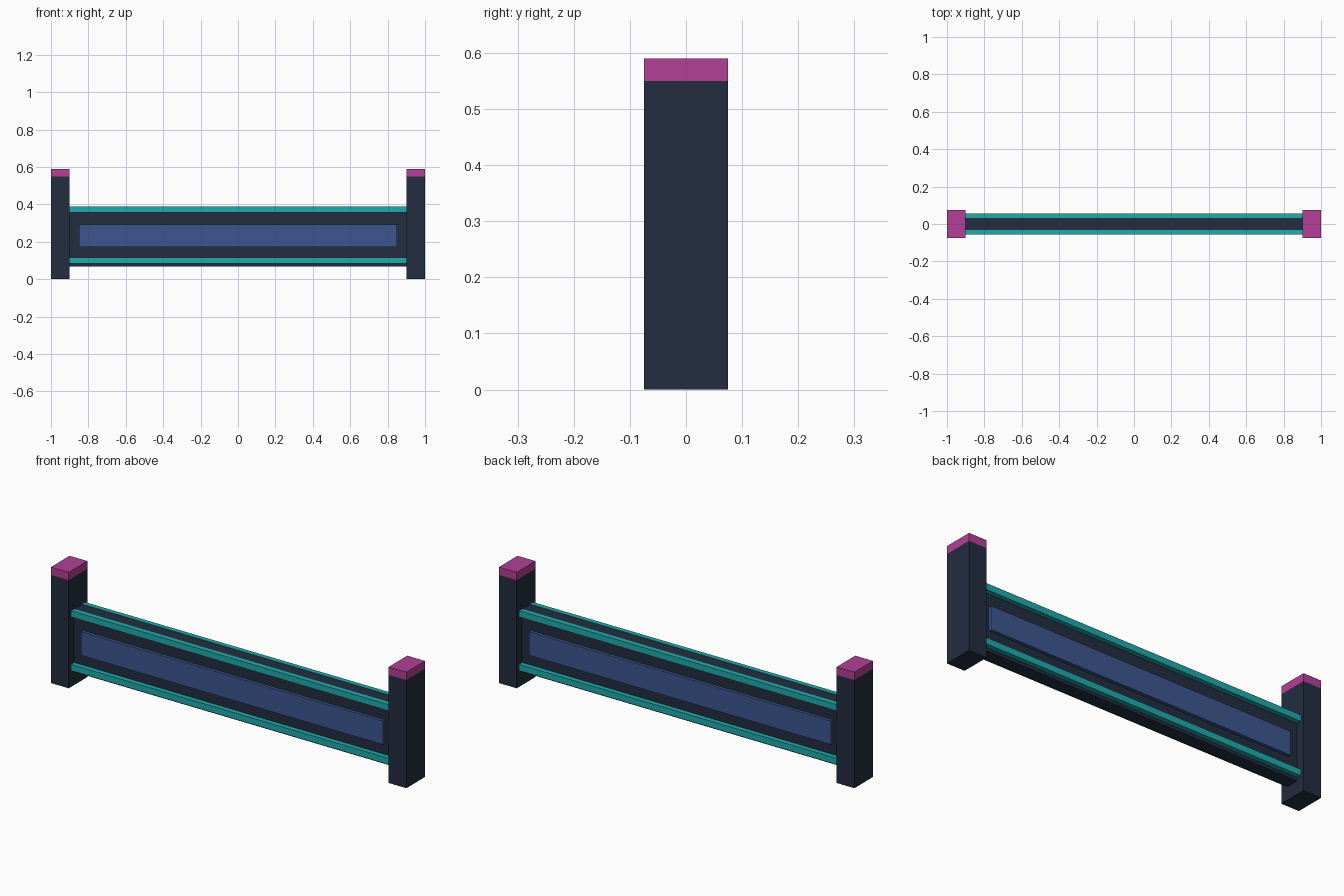
import bpy

if "Cube" in bpy.data.objects:
    bpy.data.objects.remove(bpy.data.objects["Cube"], do_unlink=True)


def material(name, rgb):
    """Flat material from 0-255 display colour, stored as linear."""
    lin = [((c / 255 + 0.055) / 1.055) ** 2.4 for c in rgb]
    mat = bpy.data.materials.new(name)
    mat.use_nodes = True
    mat.diffuse_color = (*lin, 1)
    mat.node_tree.nodes["Principled BSDF"].inputs["Base Color"].default_value = (*lin, 1)
    return mat


navy = material("dark navy", (35, 45, 65))
teal = material("teal", (32, 170, 170))
blue = material("slate blue", (60, 86, 143))
magenta = material("magenta", (178, 64, 149))


def box(name, low, high, mat):
    """Box between two opposite corners."""
    centre = [(a + b) / 2 for a, b in zip(low, high)]
    bpy.ops.mesh.primitive_cube_add(size=1, location=centre)
    obj = bpy.context.object
    obj.name = name
    obj.scale = [b - a for a, b in zip(low, high)]
    bpy.ops.object.transform_apply(location=False, rotation=False, scale=True)
    obj.data.materials.append(mat)
    return obj


POST_IN, POST_Y, POST_TOP = 0.9, 0.075, 0.55
WALL_Y, RAIL_Y, INSET_Y = 0.032, 0.057, 0.048

# Central wall between the posts
box("wall_panel", (-POST_IN, -WALL_Y, 0.067), (POST_IN, WALL_Y, 0.386), navy)

# End posts with coloured caps
for side, x0, x1 in (("left", POST_IN, 1), ("right", -1, -POST_IN)):
    box(side + "_post", (x0, -POST_Y, 0), (x1, POST_Y, POST_TOP), navy)
    box(side + "_post_cap", (x0, -POST_Y, POST_TOP), (x1, POST_Y, 0.59), magenta)

# Rails and raised plate on both faces of the wall
for face, s in (("front", -1), ("back", 1)):
    def on_face(name, half, depth, z0, z1, mat):
        y0, y1 = sorted((s * WALL_Y, s * depth))
        box(face + name, (-half, y0, z0), (half, y1, z1), mat)

    on_face("_upper_rail", POST_IN, RAIL_Y, 0.356, 0.388, teal)
    on_face("_lower_rail", POST_IN, RAIL_Y, 0.083, 0.115, teal)
    on_face("_raised_plate", 0.85, INSET_Y, 0.171, 0.291, blue)
